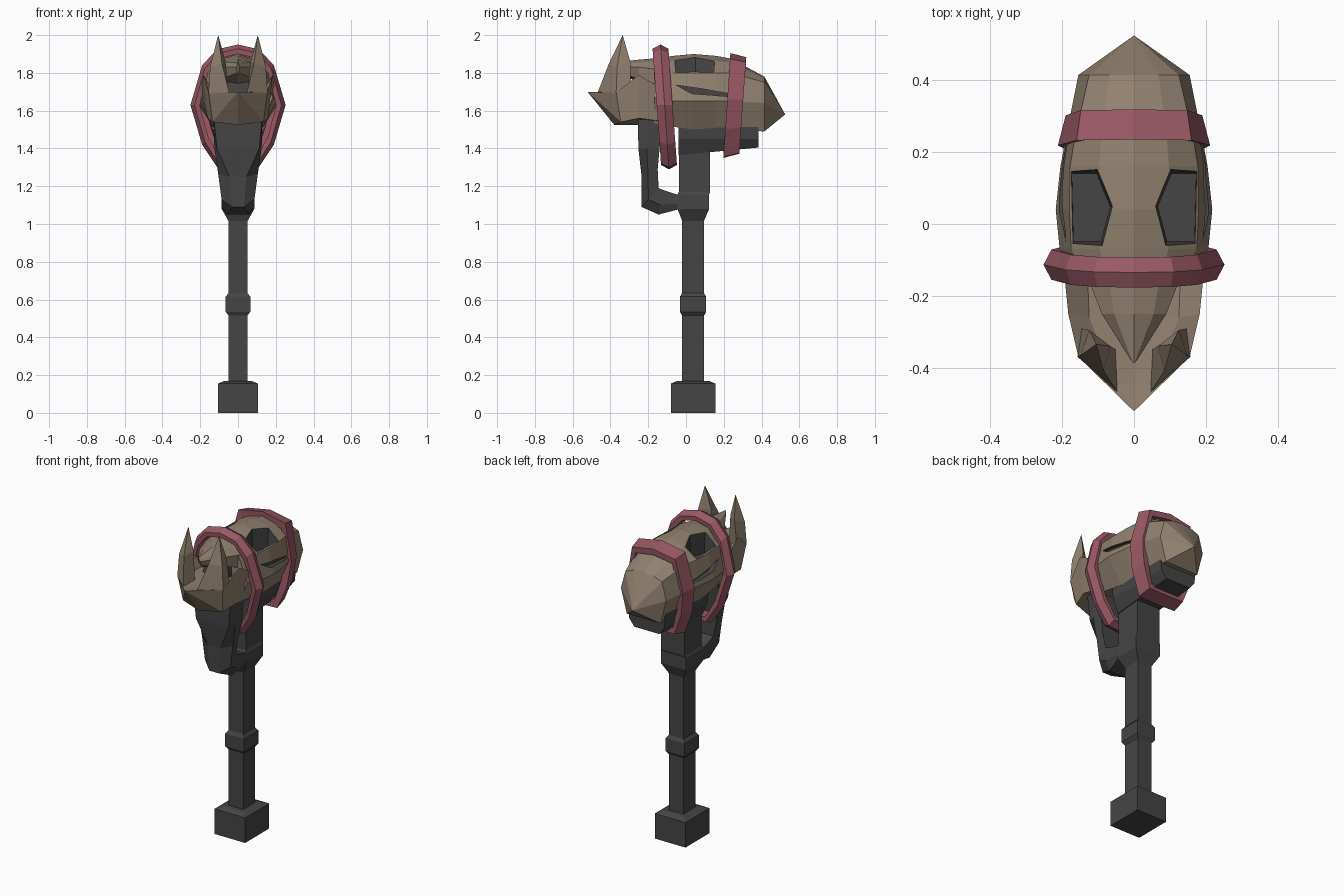
import bpy, bmesh
from mathutils import Vector

if "Cube" in bpy.data.objects:
    bpy.data.objects.remove(bpy.data.objects["Cube"])


def material(name, rgb):
    m = bpy.data.materials.new(name)
    m.diffuse_color = (*rgb, 1)
    m.use_nodes = True
    m.node_tree.nodes["Principled BSDF"].inputs["Base Color"].default_value = m.diffuse_color
    return m


IRON = material("dark iron", (0.06, 0.06, 0.06))
BONE = material("brown bone", (0.285, 0.22, 0.16))
STRAP = material("red strap", (0.32, 0.10, 0.13))


def finish(bm, name, mats, index=0):
    bmesh.ops.recalc_face_normals(bm, faces=bm.faces[:])
    me = bpy.data.meshes.new(name)
    for f in bm.faces:
        f.material_index = index
    bm.to_mesh(me)
    bm.free()
    for m in mats:
        me.materials.append(m)
    ob = bpy.data.objects.new(name, me)
    bpy.context.collection.objects.link(ob)
    return ob


def loft_into(bm, rings, loop=False):
    """Skin a list of rings; cap the ends unless looped."""
    vs = [[bm.verts.new(p) for p in r] for r in rings]
    n = len(vs[0])
    pairs = list(zip(vs, vs[1:])) + ([(vs[-1], vs[0])] if loop else [])
    for a, b in pairs:
        for i in range(n):
            j = (i + 1) % n
            bm.faces.new((a[i], a[j], b[j], b[i]))
    if not loop:
        bm.faces.new(vs[0])
        bm.faces.new(vs[-1])


def loft(name, rings, mats, loop=False, index=0):
    bm = bmesh.new()
    loft_into(bm, rings, loop)
    bmesh.ops.remove_doubles(bm, verts=bm.verts[:], dist=0.0005)
    return finish(bm, name, mats, index)


def full(half):
    """Mirror a half ring (centre to centre) across x = 0."""
    return half + [(-x, y, z) for x, y, z in reversed(half) if x > 1e-6]


def flip(rings):
    return [[(-x, y, z) for x, y, z in r] for r in rings]


# Handle: square pole with pommel, grip ring and collar
def square(z, hx, y0, y1):
    return [(-hx, y0, z), (hx, y0, z), (hx, y1, z), (-hx, y1, z)]


loft("handle", [square(*s) for s in (
    (0, .105, -.08, .155), (.155, .105, -.08, .155), (.17, .07, -.045, .12),
    (.17, .05, -.02, .095), (.515, .05, -.02, .095), (.535, .065, -.032, .107),
    (.615, .065, -.032, .107), (.635, .05, -.02, .095), (1.015, .05, -.02, .095),
    (1.08, .087, -.045, .122), (1.155, .087, -.045, .122), (1.17, .08, -.038, .128),
    (1.42, .08, -.038, .128))], [IRON])

# Support plate under the head
loft("under_plate", [full([(0, y, 1.55), (.13, y, 1.55), (.12, y, 1.45), (.085, y, z), (0, y, z)])
                     for y, z in ((-.04, 1.365), (.2, 1.387), (.385, 1.405))], [IRON])


# Bent guard from jaw to collar: outer point, inner point, outer and side half width
def guard_ring(oy, oz, iy, iz, wo, wm):
    my, mz = oy + (iy - oy) * .4, oz + (iz - oz) * .4
    return [(wo, oy, oz), (wm, my, mz), (wm, iy, iz), (-wm, iy, iz), (-wm, my, mz), (-wo, oy, oz)]


loft("front_guard", [guard_ring(*s) for s in (
    (-.255, 1.56, -.13, 1.56, .128, .132), (-.252, 1.40, -.14, 1.40, .112, .125),
    (-.235, 1.25, -.15, 1.29, .045, .105), (-.235, 1.09, -.145, 1.19, .032, .087),
    (-.145, 1.05, -.12, 1.18, .06, .087), (-.03, 1.08, -.03, 1.15, .08, .087))], [IRON])


# Skull shell: y, top z, shoulder x/z, side x/z, bottom x/z
def skull_ring(y, top, sx, sz, mx, mz, bx, bz):
    return full([(0, y, top), (sx * .55, y, top - (top - sz) * .3), (sx, y, sz),
                 (mx, y, mz), (bx, y, bz), (0, y, bz)])


tip = [(0, .525, 1.58)] * 10
skull = loft("skull", [skull_ring(*s) for s in (
    (-.17, 1.875, .12, 1.82, .185, 1.67, .13, 1.53),
    (-.07, 1.89, .175, 1.80, .207, 1.65, .13, 1.515),
    (.04, 1.90, .18, 1.80, .218, 1.65, .125, 1.50),
    (.16, 1.89, .178, 1.80, .205, 1.65, .12, 1.50),
    (.24, 1.875, .165, 1.80, .19, 1.65, .12, 1.50),
    (.415, 1.78, .125, 1.75, .155, 1.64, .115, 1.49))] + [tip], [BONE, IRON])

# Cutter: dark eye sockets and cheek slits
bm = bmesh.new()
eye = [(.18, .165), (.10, .165), (.055, .05), (.085, -.072), (.175, -.072)]
eye_rings = [[(x, y, 2.0) for x, y in eye],
             [(x + (.13 - x) * .15, y + (.045 - y) * .2, 1.745) for x, y in eye]]
slit = [(-.05, 1.735), (.09, 1.715), (.225, 1.69), (.225, 1.675), (.03, 1.69)]
slit_rings = [[(x, y, z) for y, z in slit] for x in (.175, .3)]
for r in (eye_rings, slit_rings):
    loft_into(bm, r)
    loft_into(bm, flip(r))
cutter = finish(bm, "socket_cutter", [BONE, IRON], 1)
cutter.hide_render = True
cutter.hide_set(True)
cut = skull.modifiers.new("sockets", 'BOOLEAN')
cut.operation = 'DIFFERENCE'
cut.solver = 'EXACT'
cut.object = cutter

# Pointed upper beak and dark throat
loft("beak", [
    full([(0, -.15, 1.878), (.07, -.16, 1.86), (.125, -.16, 1.82), (.12, -.16, 1.74), (0, -.16, 1.72)]),
    full([(0, -.25, 1.87), (.055, -.25, 1.855), (.09, -.25, 1.83), (.08, -.25, 1.77), (0, -.25, 1.755)]),
    full([(0, -.387, 1.855), (.004, -.385, 1.845), (.008, -.38, 1.83), (.006, -.36, 1.80), (0, -.36, 1.79)])],
    [BONE])
loft("throat", [square(1.6, .09, -.24, -.1), square(1.76, .07, -.22, -.1)], [IRON])

# Lower jaw with raised cheeks
loft("jaw", [
    full([(0, -.52, 1.70), (.002, -.519, 1.70), (.004, -.518, 1.699), (.003, -.518, 1.698), (0, -.519, 1.697)]),
    full([(0, -.44, 1.69), (.05, -.45, 1.695), (.155, -.37, 1.695), (.135, -.345, 1.54), (0, -.38, 1.525)]),
    full([(0, -.26, 1.68), (.125, -.26, 1.69), (.183, -.25, 1.79), (.16, -.25, 1.56), (0, -.25, 1.525)]),
    full([(0, -.10, 1.68), (.13, -.12, 1.68), (.198, -.10, 1.70), (.15, -.10, 1.54), (0, -.10, 1.53)])],
    [BONE])

# Two upright tusks
tusk = [[(.045, -.47, 1.69), (.157, -.37, 1.69), (.15, -.29, 1.68), (.05, -.35, 1.68)],
        [(.085, -.408, 1.85), (.148, -.365, 1.83), (.125, -.295, 1.86), (.066, -.34, 1.86)],
        [(.105, -.335, 2.0)] * 4]
loft("tusk_right", tusk, [BONE])
loft("tusk_left", flip(tusk), [BONE])


# Straps: outline in x/z, tilted along y, with a section of (inward, y) offsets
def strap(name, outline, y_top, y_bottom, section):
    path = full([(x, 0, z) for x, z in outline])
    z0, z1 = outline[-1][1], outline[0][1]
    centre = Vector((0, 0, (z0 + z1) / 2))
    rings = []
    for p in path:
        v = Vector(p) - centre
        y = y_bottom + (y_top - y_bottom) * (p[2] - z0) / (z1 - z0)
        rings.append([centre + v * (1 - d / v.length) + Vector((0, y + dy, 0)) for d, dy in section])
    loft(name, rings, [STRAP], loop=True)


strap("front_strap", [(0, 1.95), (.11, 1.925), (.19, 1.84), (.252, 1.63), (.19, 1.42), (.11, 1.30), (0, 1.29)],
      -.135, -.09, [(0, 0), (.022, -.042), (.05, -.04), (.05, .04), (.022, .042)])
strap("back_strap", [(0, 1.905), (.16, 1.875), (.212, 1.66), (.19, 1.5), (.13, 1.355), (0, 1.35)],
      .277, .24, [(0, -.042), (.022, .042), (.06, .04), (.05, -.04)])
